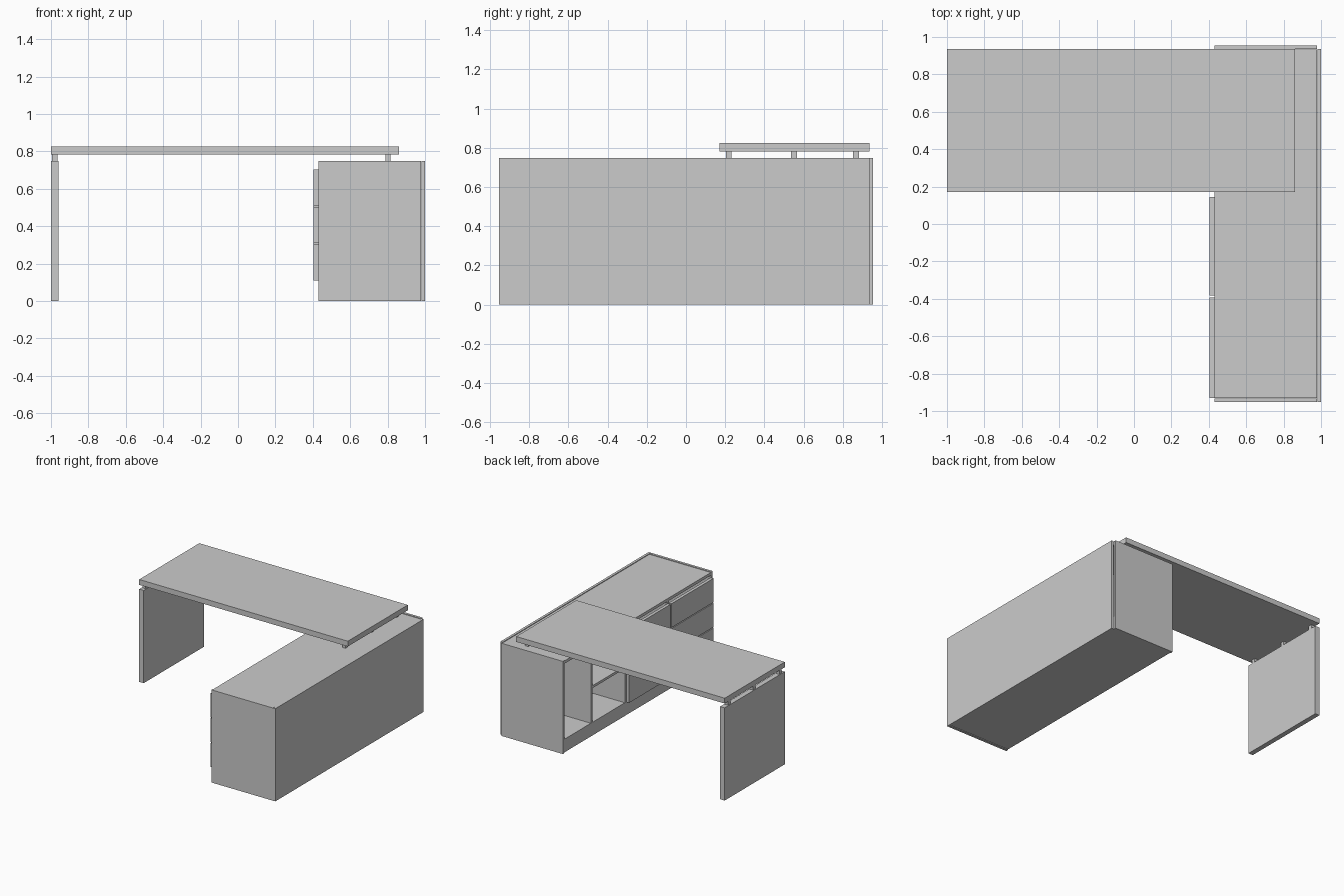
import bpy

TOP = 0.747  # cabinet height


def box(name, x, y, z):
    """Box from (min, max) ranges on each axis."""
    bpy.ops.mesh.primitive_cube_add(
        size=1, location=[(a + b) / 2 for a, b in (x, y, z)])
    ob = bpy.context.object
    ob.name = name
    ob.scale = [b - a for a, b in (x, y, z)]
    bpy.ops.object.transform_apply(location=False, rotation=False, scale=True)
    return ob


# Desk top and its slab leg
box("desk_top", (-1.0, 0.86), (0.17, 0.935), (0.782, 0.825))
box("slab_leg", (-1.0, -0.96), (0.17, 0.935), (0, TOP))

# Small spacers that lift the desk top off the leg and cabinet
for i, y in enumerate((0.218, 0.55, 0.868)):
    box(f"leg_spacer_{i}", (-0.995, -0.966), (y - 0.015, y + 0.015), (TOP, 0.782))
    box(f"cabinet_spacer_{i}", (0.788, 0.816), (y - 0.015, y + 0.015), (TOP - 0.004, 0.782))

# Cabinet shell
box("cabinet_back", (0.98, 1.0), (-0.953, 0.935), (0, TOP))
box("cabinet_front_end", (0.43, 0.978), (-0.953, -0.933), (0, TOP))
box("cabinet_rear_end", (0.43, 0.978), (0.935, 0.955), (0, TOP))
box("cabinet_top", (0.43, 0.978), (-0.931, 0.933), (0.72, TOP - 0.004))
box("cabinet_plinth", (0.432, 0.978), (-0.931, 0.933), (0.004, 0.11))

# Upright dividers and open shelf
for i, y in enumerate((-0.388, 0.152, 0.585)):
    box(f"divider_{i}", (0.432, 0.978), (y - 0.01, y + 0.01), (0.11, 0.72))
box("open_shelf", (0.432, 0.978), (0.162, 0.575), (0.385, 0.405))

# Door and three drawer fronts
box("door", (0.405, 0.43), (-0.381, 0.145), (0.11, 0.703))
for i in range(3):
    z = 0.11 + i * 0.2
    box(f"drawer_front_{i}", (0.405, 0.43), (-0.93, -0.394), (z, z + 0.193))
